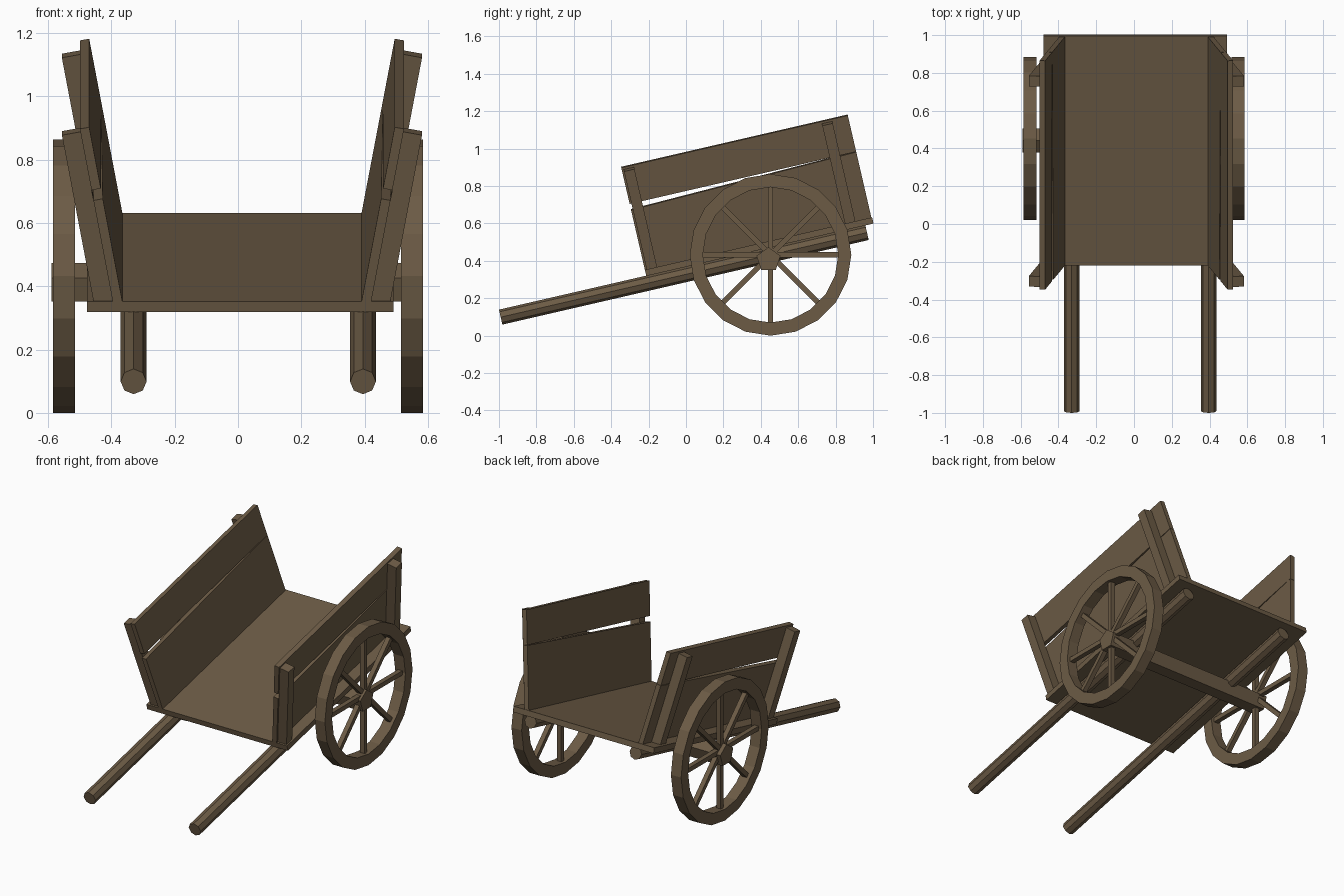
import bpy, bmesh, math
from mathutils import Matrix, Vector

if "Cube" in bpy.data.objects:
    bpy.data.objects.remove(bpy.data.objects["Cube"])

wood = bpy.data.materials.new("brown wood")
wood.diffuse_color = (0.15, 0.105, 0.06, 1)
wood.use_nodes = True
wood.node_tree.nodes["Principled BSDF"].inputs["Base Color"].default_value = wood.diffuse_color

CX = 0.0125                      # middle of the cart bed
TILT = Matrix.Translation((0, -0.22, 0.352)) @ Matrix.Rotation(math.radians(13), 4, 'X')


def finish(name, bm, mat=Matrix()):
    bm.transform(mat)
    bmesh.ops.recalc_face_normals(bm, faces=bm.faces)
    me = bpy.data.meshes.new(name)
    bm.to_mesh(me)
    bm.free()
    me.materials.append(wood)
    ob = bpy.data.objects.new(name, me)
    bpy.context.collection.objects.link(ob)
    return ob


def slab(name, profile, x0, x1, mat):
    """Extrude a (y, z) outline from x0 to x1."""
    bm = bmesh.new()
    f = bm.faces.new([bm.verts.new((x0, y, z)) for y, z in profile])
    ext = bmesh.ops.extrude_face_region(bm, geom=[f])
    vs = [g for g in ext['geom'] if isinstance(g, bmesh.types.BMVert)]
    bmesh.ops.translate(bm, verts=vs, vec=(x1 - x0, 0, 0))
    return finish(name, bm, mat)


def rect(y0, y1, z0, z1):
    return [(y0, z0), (y1, z0), (y1, z1), (y0, z1)]


def ngon(n, r, start=0.0):
    return [(r * math.cos(start + 2 * math.pi * i / n),
             r * math.sin(start + 2 * math.pi * i / n)) for i in range(n)]


# tilted floor
slab("floor", rect(0, 1.247, -0.034, 0), -0.478, 0.492, TILT)

# two round shafts under the floor
for side, x in (("left", -0.33), ("right", 0.395)):
    bm = bmesh.new()
    bmesh.ops.create_cone(bm, cap_ends=True, segments=8, radius1=0.041, radius2=0.041, depth=2.01)
    finish(side + "_shaft", bm,
           TILT @ Matrix.Translation((x, 0.197, -0.073)) @ Matrix.Rotation(math.pi / 2, 4, 'X'))

# splayed side walls: two planks and two battens each
for side, s in (("left", -1), ("right", 1)):
    lean = (TILT @ Matrix.Translation((CX, 0, 0)) @ Matrix.Diagonal((s, 1, 1, 1))
            @ Matrix.Translation((0.378, 0, 0)) @ Matrix.Rotation(math.radians(10.5), 4, 'Y'))
    slab(side + "_lower_plank", [(0, 0), (1.243, 0), (1.243, 0.371), (0, 0.339)], 0, 0.03, lean)
    slab(side + "_upper_plank", rect(0, 1.243, 0.373, 0.575), 0, 0.03, lean)
    for end, y in (("front", 0.01), ("rear", 1.098)):
        slab(f"{side}_{end}_batten", rect(y, y + 0.057, 0.003, 0.563), 0.03, 0.09, lean)

# axle with five sides
slab("axle", ngon(5, 0.067, math.pi / 2), -0.59, 0.58, Matrix.Translation((0, 0.441, 0.406)))

# spoked wheels
for side, x in (("left", -0.55), ("right", 0.55)):
    place = Matrix.Translation((x, 0.452, 0.432))
    bm = bmesh.new()
    outer, inner = ngon(20, 0.432), ngon(20, 0.362)
    rings = [[bm.verts.new((dx, y, z)) for y, z in pts]
             for pts, dx in ((outer, -0.035), (outer, 0.035), (inner, 0.035), (inner, -0.035))]
    for k in range(4):
        a, b = rings[k], rings[(k + 1) % 4]
        for i in range(20):
            j = (i + 1) % 20
            bm.faces.new((a[i], a[j], b[j], b[i]))
    finish(side + "_wheel_rim", bm, place)
    for i in range(8):
        slab(f"{side}_spoke_{i + 1}", rect(0.0, 0.37, -0.014, 0.014), -0.015, 0.015,
             place @ Matrix.Rotation(i * math.pi / 4, 4, 'X'))
